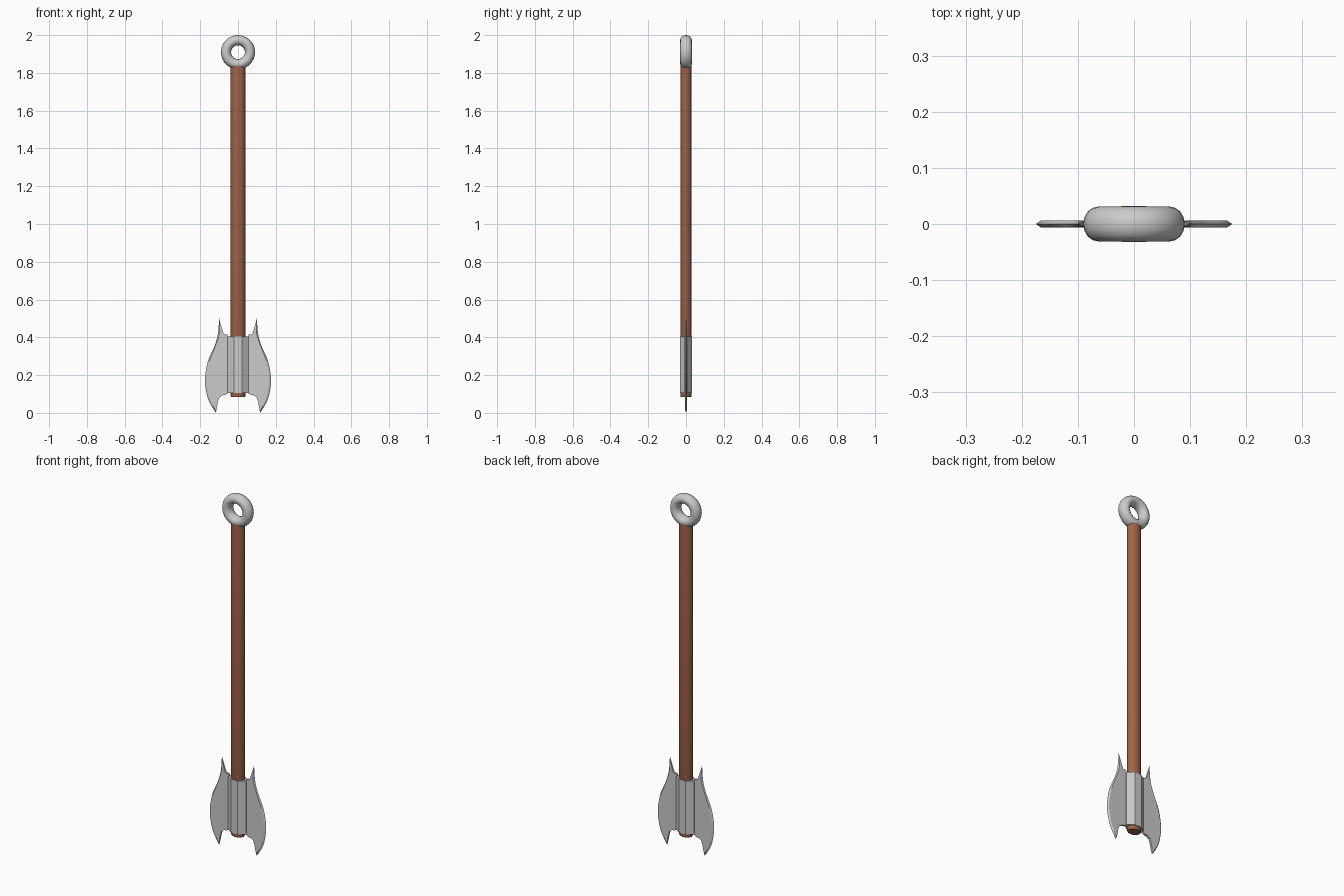
import bpy, bmesh, math
from mathutils import Vector

if "Cube" in bpy.data.objects:
    bpy.data.objects.remove(bpy.data.objects["Cube"])


def make_object(name, bm, smooth=None, color=None):
    bmesh.ops.remove_doubles(bm, verts=bm.verts, dist=0.0002)
    bmesh.ops.recalc_face_normals(bm, faces=bm.faces)
    mesh = bpy.data.meshes.new(name)
    bm.to_mesh(mesh)
    bm.free()
    obj = bpy.data.objects.new(name, mesh)
    bpy.context.collection.objects.link(obj)
    if color:
        mat = bpy.data.materials.new(name + "_material")
        mat.diffuse_color = color
        mat.use_nodes = True
        mat.node_tree.nodes["Principled BSDF"].inputs["Base Color"].default_value = mat.diffuse_color
        mesh.materials.append(mat)
    if smooth:
        bpy.ops.object.select_all(action='DESELECT')
        obj.select_set(True)
        bpy.context.view_layer.objects.active = obj
        bpy.ops.object.shade_smooth_by_angle(angle=math.radians(smooth))
    return obj


def loft(sections):
    """Closed cross-sections stacked along z, capped at both ends."""
    bm = bmesh.new()
    rings = [[bm.verts.new(p) for p in s] for s in sections]
    n = len(rings[0])
    for a, b in zip(rings, rings[1:]):
        for i in range(n):
            j = (i + 1) % n
            bm.faces.new((a[i], a[j], b[j], b[i]))
    bm.faces.new(rings[0][::-1])
    bm.faces.new(rings[-1])
    return bm


def smooth_curve(points, steps=3):
    """Catmull-Rom curve through the given points."""
    p = [Vector(q) for q in points]
    p = [p[0] * 2 - p[1]] + p + [p[-1] * 2 - p[-2]]
    out = []
    for i in range(1, len(p) - 2):
        for k in range(steps):
            t = k / steps
            out.append(0.5 * (2 * p[i] + (p[i + 1] - p[i - 1]) * t
                       + (2 * p[i - 1] - 5 * p[i] + 4 * p[i + 1] - p[i + 2]) * t * t
                       + (3 * p[i] - p[i - 1] - 3 * p[i + 1] + p[i + 2]) * t ** 3))
    return out + [p[-2]]


# Wooden shaft: slightly flattened, with a chamfered foot
def oval(z, s=1.0, n=12):
    return [(0.039 * s * math.cos(2 * math.pi * i / n),
             0.030 * s * math.sin(2 * math.pi * i / n), z) for i in range(n)]


make_object("shaft", loft([oval(0.085, 0.93), oval(0.092), oval(1.845)]),
            smooth=40, color=(0.35, 0.13, 0.07, 1))


# Faceted metal collar
def collar_section(z):
    q = [(0.056, 0.008), (0.021, 0.0325)]
    pts = q + [(-x, y) for x, y in reversed(q)]
    pts += [(-x, -y) for x, y in pts]
    return [(x, y, z) for x, y in pts]


make_object("collar", loft([collar_section(0.105), collar_section(0.405)]))

# Ring at the top
bpy.ops.mesh.primitive_torus_add(
    major_segments=32, minor_segments=16, major_radius=0.0635, minor_radius=0.027,
    location=(0, 0, 1.9095), rotation=(math.pi / 2, 0, 0))
ring = bpy.context.object
ring.name = "pommel_ring"
ring.scale = (1, 1, 1.15)
bpy.ops.object.shade_smooth_by_angle(angle=math.radians(40))

# Curved blade: pairs of outer and inner edge points from upper to lower tip
outer = smooth_curve([(0.100, 0.503), (0.103, 0.45), (0.110, 0.40), (0.128, 0.345),
                      (0.159, 0.275), (0.175, 0.18), (0.166, 0.10), (0.148, 0.05),
                      (0.117, 0.000)])
inner = smooth_curve([(0.100, 0.503), (0.086, 0.45), (0.074, 0.418), (0.052, 0.404),
                      (0.052, 0.28), (0.052, 0.18), (0.052, 0.105), (0.098, 0.083),
                      (0.117, 0.000)])
bm = bmesh.new()
rows = []
for o, i in zip(outer, inner):
    gap = i - o
    ridge = o + gap * min(0.3, 0.009 / max(gap.length, 1e-6))
    t = 0.006 * min(1, gap.length / 0.02)
    rows.append([bm.verts.new(v) for v in (
        (o.x, 0, o.y), (ridge.x, t, ridge.y), (i.x, t, i.y),
        (i.x, -t, i.y), (ridge.x, -t, ridge.y))])
for a, b in zip(rows, rows[1:]):
    for k in range(5):
        m = (k + 1) % 5
        bm.faces.new((a[k], a[m], b[m], b[k]))
blade = make_object("blades", bm)
mirror = blade.modifiers.new("mirror", 'MIRROR')
mirror.use_mirror_merge = False
